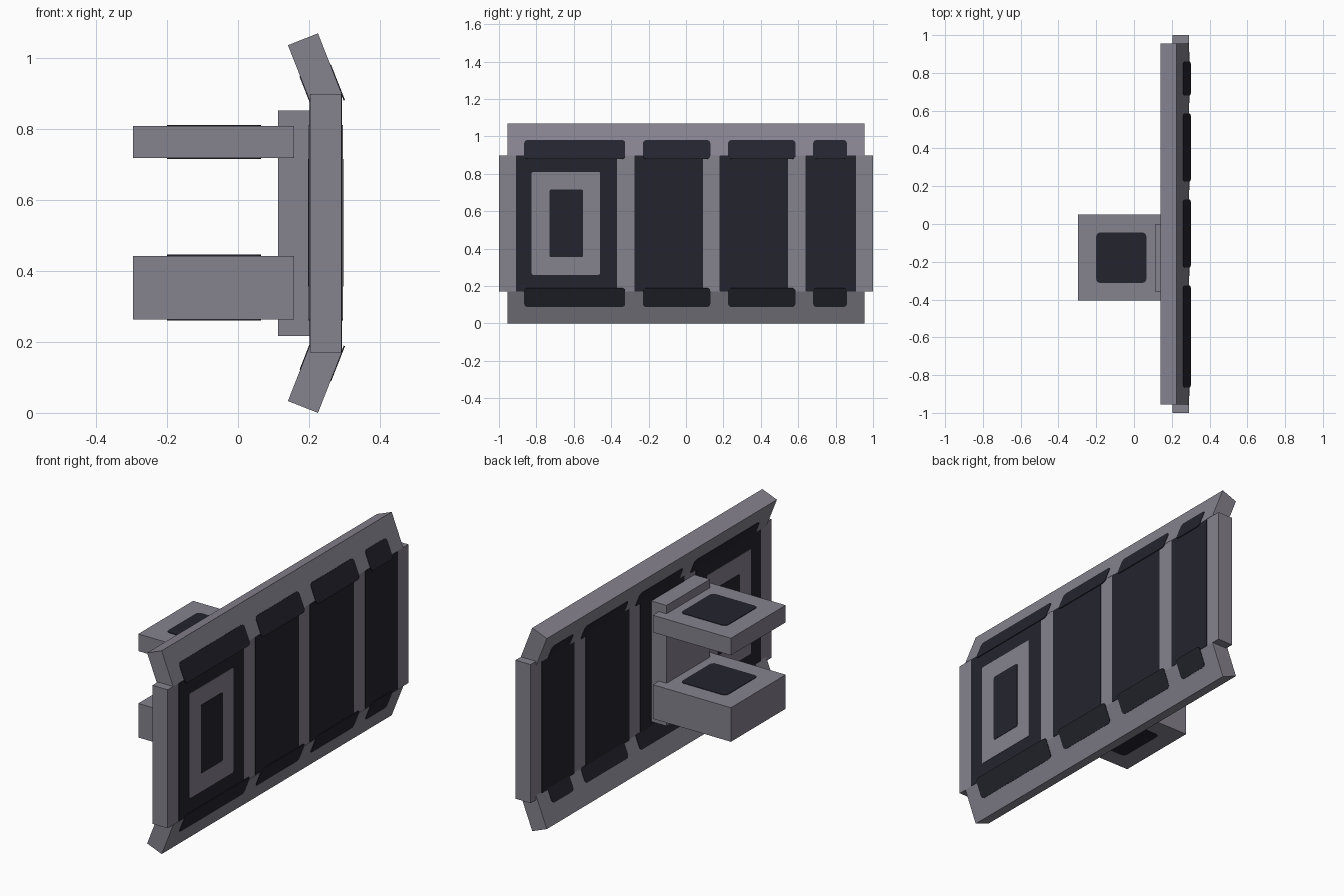
import bpy, bmesh, math
from mathutils import Vector

cube = bpy.data.objects.get("Cube")
if cube:
    bpy.data.objects.remove(cube, do_unlink=True)


def material(name, rgb):
    m = bpy.data.materials.new(name)
    m.use_nodes = True
    m.diffuse_color = (*rgb, 1)
    bsdf = m.node_tree.nodes["Principled BSDF"]
    bsdf.inputs["Base Color"].default_value = (*rgb, 1)
    bsdf.inputs["Roughness"].default_value = 0.8
    return m


GREY = material("warm grey", (0.235, 0.223, 0.27))
DARK = material("dark slate", (0.0176, 0.0176, 0.028))
MID = 0.534      # height of the mirror plane between upper and lower halves


def prism(name, points, push, mat):
    """Extrude a flat outline along the vector push."""
    bm = bmesh.new()
    face = bm.faces.new([bm.verts.new(p) for p in points])
    new = bmesh.ops.extrude_face_region(bm, geom=[face])["geom"]
    bmesh.ops.translate(bm, vec=push, verts=[v for v in new if isinstance(v, bmesh.types.BMVert)])
    bmesh.ops.recalc_face_normals(bm, faces=bm.faces)
    mesh = bpy.data.meshes.new(name)
    bm.to_mesh(mesh)
    bm.free()
    mesh.materials.append(mat)
    ob = bpy.data.objects.new(name, mesh)
    bpy.context.collection.objects.link(ob)
    return ob


def box(name, x, y, z, mat):
    pts = [(x[0], y[0], z[0]), (x[1], y[0], z[0]), (x[1], y[1], z[0]), (x[0], y[1], z[0])]
    return prism(name, pts, Vector((0, 0, z[1] - z[0])), mat)


def plate(name, origin, u_axis, v_axis, normal, u, v, mat, radius=0.02, height=0.003):
    """Thin rounded rectangle lying on the plane spanned by u_axis and v_axis."""
    o, ua, va, n = (Vector(a) for a in (origin, u_axis, v_axis, normal))
    pts = []
    corners = [(u[1], v[1]), (u[0], v[1]), (u[0], v[0]), (u[1], v[0])]
    for i, (cu, cv) in enumerate(corners):
        cu += radius * (-1 if i in (0, 3) else 1)
        cv += radius * (-1 if i in (0, 1) else 1)
        for k in range(4):
            a = math.radians(90 * i + 30 * k)
            pts.append(o + ua * (cu + radius * math.cos(a)) + va * (cv + radius * math.sin(a)))
    # sink the plate slightly so it has no gap under it
    return prism(name, [p - n * 0.002 for p in pts], n * (0.002 + height), mat)


# Main upright slab
X0, X1, Z0, Z1 = 0.203, 0.291, 0.17, 0.898
box("main_panel", (X0, X1), (-1, 1), (Z0, Z1), GREY)

# Dark inlays and the framed window on both faces of the slab
INLAYS = [(-0.91, -0.37), (-0.275, 0.09), (0.18, 0.545), (0.64, 0.91)]
for side, x, s in (("outer", X1, 1), ("inner", X0, -1)):
    frame = ((x, 0, 0), (0, 1, 0), (0, 0, 1), (s, 0, 0))
    for i, span in enumerate(INLAYS):
        plate(f"{side}_inlay_{i + 1}", *frame, span, (Z0 + 0.001, Z1 - 0.001), DARK, 0.003, 0.002)
    plate(f"{side}_window_frame", *frame, (-0.825, -0.46), (0.26, 0.81), GREY, 0.008, 0.004)
    plate(f"{side}_window", *frame, (-0.73, -0.55), (0.355, 0.715), DARK, 0.008, 0.006)

# Tilted wings along the top and bottom edges, with rounded inlays on both faces
HINGE, TIP = Vector((X1 + 0.001, 0, Z1)), Vector((0.225, 0, 1.068))
ALONG = (TIP - HINGE).normalized()
OUT = Vector((ALONG.z, 0, -ALONG.x))
THICK = 0.091
WING_INLAYS = [(-0.865, -0.325), (-0.23, 0.13), (0.225, 0.585), (0.68, 0.86)]


def flip(p, lower, is_point):
    z = (2 * MID - p.z if is_point else -p.z) if lower else p.z
    return Vector((p.x, p.y, z))


for half in ("upper", "lower"):
    low = half == "lower"
    outline = [HINGE, TIP, TIP - OUT * THICK, HINGE - OUT * THICK]
    start = Vector((0, -0.955, 0))
    prism(f"{half}_wing", [flip(p + start, low, True) for p in outline], Vector((0, 1.91, 0)), GREY)
    for side, base, n in (("outer", HINGE, OUT), ("inner", HINGE - OUT * THICK, -OUT)):
        for i, span in enumerate(WING_INLAYS):
            plate(f"{half}_wing_{side}_inlay_{i + 1}", flip(base, low, True), (0, 1, 0),
                  flip(ALONG, low, False), flip(n, low, False), span,
                  (-0.02 if side == "outer" else 0.0, 0.088), DARK, 0.018, 0.002)

# Mounting bracket with two arms
box("bracket_plate", (0.113, X0 + 0.01), (-0.36, 0.0), (0.217, 0.851), GREY)
for name, z in (("lower_arm", (0.263, 0.442)), ("upper_arm", (0.717, 0.807))):
    box(name, (-0.296, 0.158), (-0.405, 0.05), z, GREY)
    for side, height, s in (("bottom", z[0], -1), ("top", z[1], 1)):
        plate(f"{name}_{side}_inlay", (0, 0, height), (1, 0, 0), (0, 1, 0), (0, 0, s),
              (-0.2, 0.065), (-0.312, -0.045), DARK)
